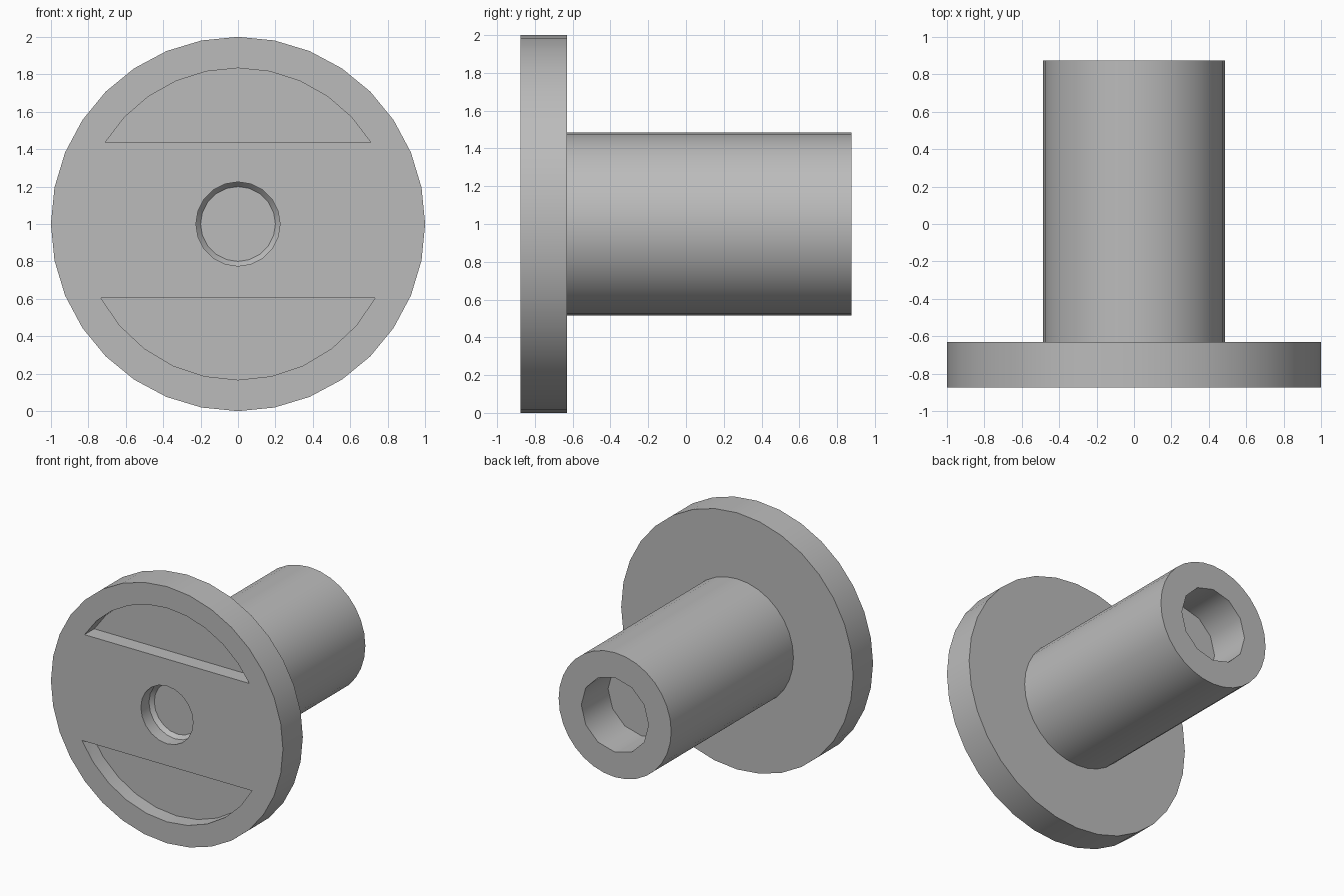
import bpy, bmesh, math

if "Cube" in bpy.data.objects:
    bpy.data.objects.remove(bpy.data.objects["Cube"], do_unlink=True)

grey = bpy.data.materials.new("plain grey")
grey.use_nodes = True
colour = (0.5, 0.5, 0.5, 1)
grey.diffuse_color = colour
grey.node_tree.nodes["Principled BSDF"].inputs["Base Color"].default_value = colour

CENTRE_Z = 1.0
FRONT, BACK, FLANGE_BACK = -0.875, 0.875, -0.63


def circle(radius, sides, turn=0.0):
    """Points (x, z) round the shaft axis."""
    return [(radius * math.cos(turn + math.tau * i / sides),
             radius * math.sin(turn + math.tau * i / sides)) for i in range(sides)]


def loft(name, sections):
    """Closed solid through (y, outline) sections with equal point counts."""
    bm = bmesh.new()
    rings = [[bm.verts.new((x, y, CENTRE_Z + z)) for x, z in outline]
             for y, outline in sections]
    n = len(rings[0])
    for a, b in zip(rings, rings[1:]):
        for i in range(n):
            j = (i + 1) % n
            bm.faces.new((a[i], a[j], b[j], b[i]))
    bm.faces.new(rings[0])
    bm.faces.new(rings[-1])
    bmesh.ops.recalc_face_normals(bm, faces=bm.faces)
    mesh = bpy.data.meshes.new(name)
    bm.to_mesh(mesh)
    bm.free()
    mesh.materials.append(grey)
    obj = bpy.data.objects.new(name, mesh)
    bpy.context.collection.objects.link(obj)
    return obj


def segment(chord_z, side, steps=10, radius=0.833):
    """Circle segment beyond a chord; side is 1 for above, -1 for below."""
    start = math.asin(abs(chord_z) / radius)
    sweep = math.pi - 2 * start
    return [(radius * math.cos(start + sweep * i / steps),
             side * radius * math.sin(start + sweep * i / steps))
            for i in range(steps + 1)]


# Flange and hollow shaft
flanged_shaft = loft("flanged_shaft", [
    (FRONT, circle(1.0, 32)), (FLANGE_BACK, circle(1.0, 32)),
    (FLANGE_BACK, circle(0.485, 32)), (BACK, circle(0.485, 32))])

# Recesses: tapered front hole, blind rear bore, two half-moon pockets
upper, lower = segment(0.435, 1), segment(-0.395, -1)
cutters = [
    loft("front_hole", [(FRONT - 0.1, circle(0.225, 20)),
                        (FRONT + 0.1, circle(0.225, 20)),
                        (FRONT + 0.13, circle(0.2, 20))]),
    loft("rear_bore", [(BACK - 0.33, circle(0.29, 12)),
                       (BACK + 0.1, circle(0.29, 12))]),
    loft("upper_pocket", [(FRONT - 0.1, upper), (FRONT + 0.12, upper)]),
    loft("lower_pocket", [(FRONT - 0.1, lower), (FRONT + 0.12, lower)]),
]

bpy.ops.object.select_all(action='DESELECT')
flanged_shaft.select_set(True)
bpy.context.view_layer.objects.active = flanged_shaft
for cutter in cutters:
    mod = flanged_shaft.modifiers.new(cutter.name, 'BOOLEAN')
    mod.operation = 'DIFFERENCE'
    mod.solver = 'EXACT'
    mod.object = cutter
    bpy.ops.object.modifier_apply(modifier=mod.name)
    bpy.data.objects.remove(cutter, do_unlink=True)

bpy.ops.object.shade_smooth_by_angle(angle=math.radians(35))
